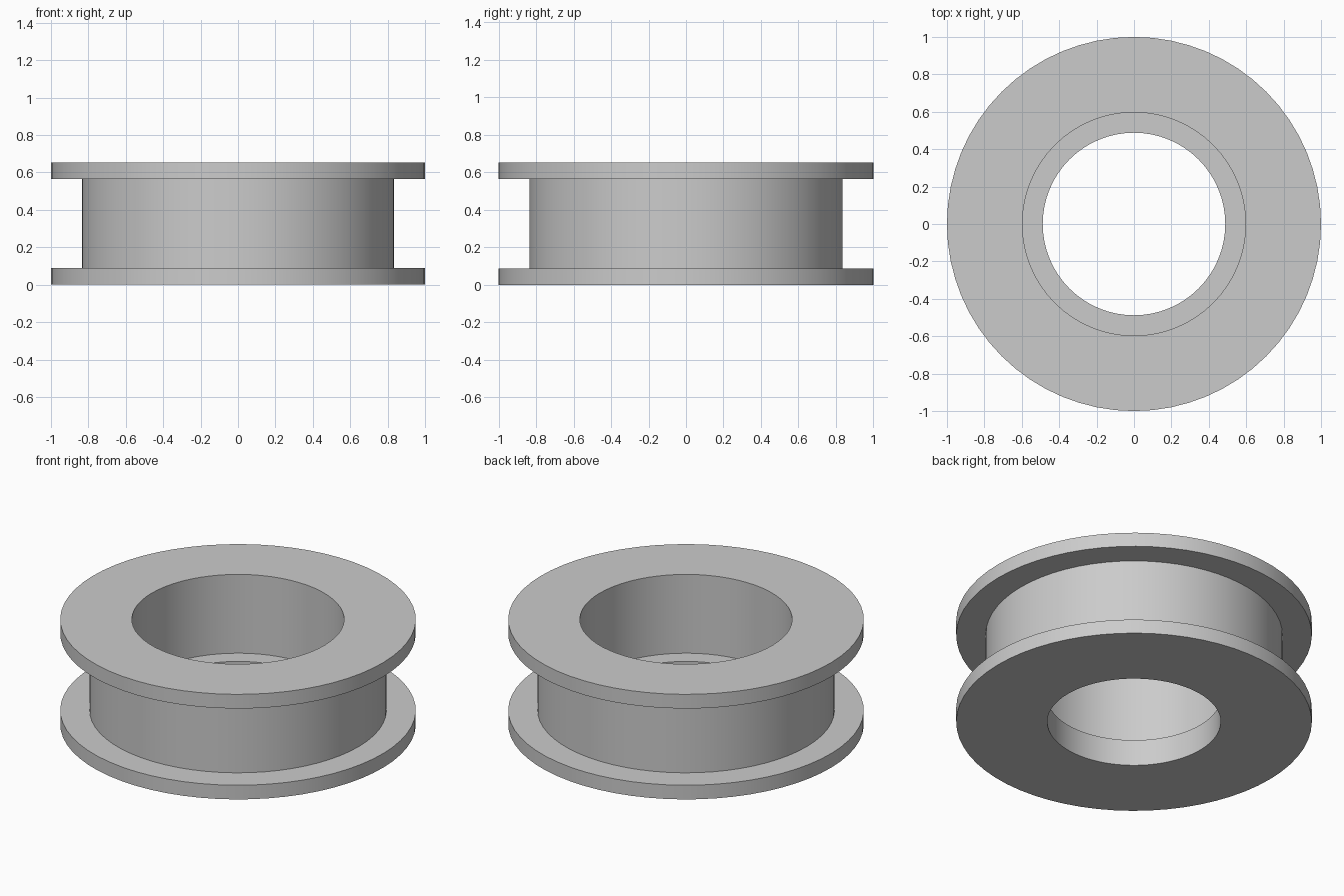
import bpy, bmesh, math
from mathutils import Matrix, Vector

cube = bpy.data.objects.get("Cube")
if cube:
    bpy.data.objects.remove(cube, do_unlink=True)

SEGMENTS = 64
OUTER, CORE, BORE, HOLE = 1.0, 0.835, 0.597, 0.488
HEIGHT, FLANGE, STEP = 0.652, 0.088, 0.163

# Plain grey material
grey = bpy.data.materials.new("light_grey")
grey.use_nodes = True
colour = (0.6, 0.6, 0.6, 1)
grey.diffuse_color = colour
grey.node_tree.nodes["Principled BSDF"].inputs["Base Color"].default_value = colour


def lathe(name, profile, material):
    """Revolve a closed (radius, height) profile around the z axis."""
    bm = bmesh.new()
    rings = []
    for i in range(SEGMENTS):
        turn = Matrix.Rotation(math.tau * i / SEGMENTS, 3, "Z")
        rings.append([bm.verts.new(turn @ Vector((r, 0, z))) for r, z in profile])
    for i, ring in enumerate(rings):
        following = rings[(i + 1) % SEGMENTS]
        for j in range(len(profile)):
            k = (j + 1) % len(profile)
            bm.faces.new((ring[j], following[j], following[k], ring[k]))
    bmesh.ops.recalc_face_normals(bm, faces=bm.faces)
    mesh = bpy.data.meshes.new(name)
    bm.to_mesh(mesh)
    bm.free()
    mesh.materials.append(material)
    obj = bpy.data.objects.new(name, mesh)
    bpy.context.collection.objects.link(obj)
    return obj


# Flanged ring with a stepped bore
ring = lathe("flanged_ring", [
    (HOLE, 0), (OUTER, 0), (OUTER, FLANGE),
    (CORE, FLANGE), (CORE, HEIGHT - FLANGE),
    (OUTER, HEIGHT - FLANGE), (OUTER, HEIGHT),
    (BORE, HEIGHT), (BORE, STEP), (HOLE, STEP),
], grey)

# Smooth walls, crisp rims
bpy.ops.object.select_all(action="DESELECT")
ring.select_set(True)
bpy.context.view_layer.objects.active = ring
bpy.ops.object.shade_smooth_by_angle(angle=math.radians(30))
